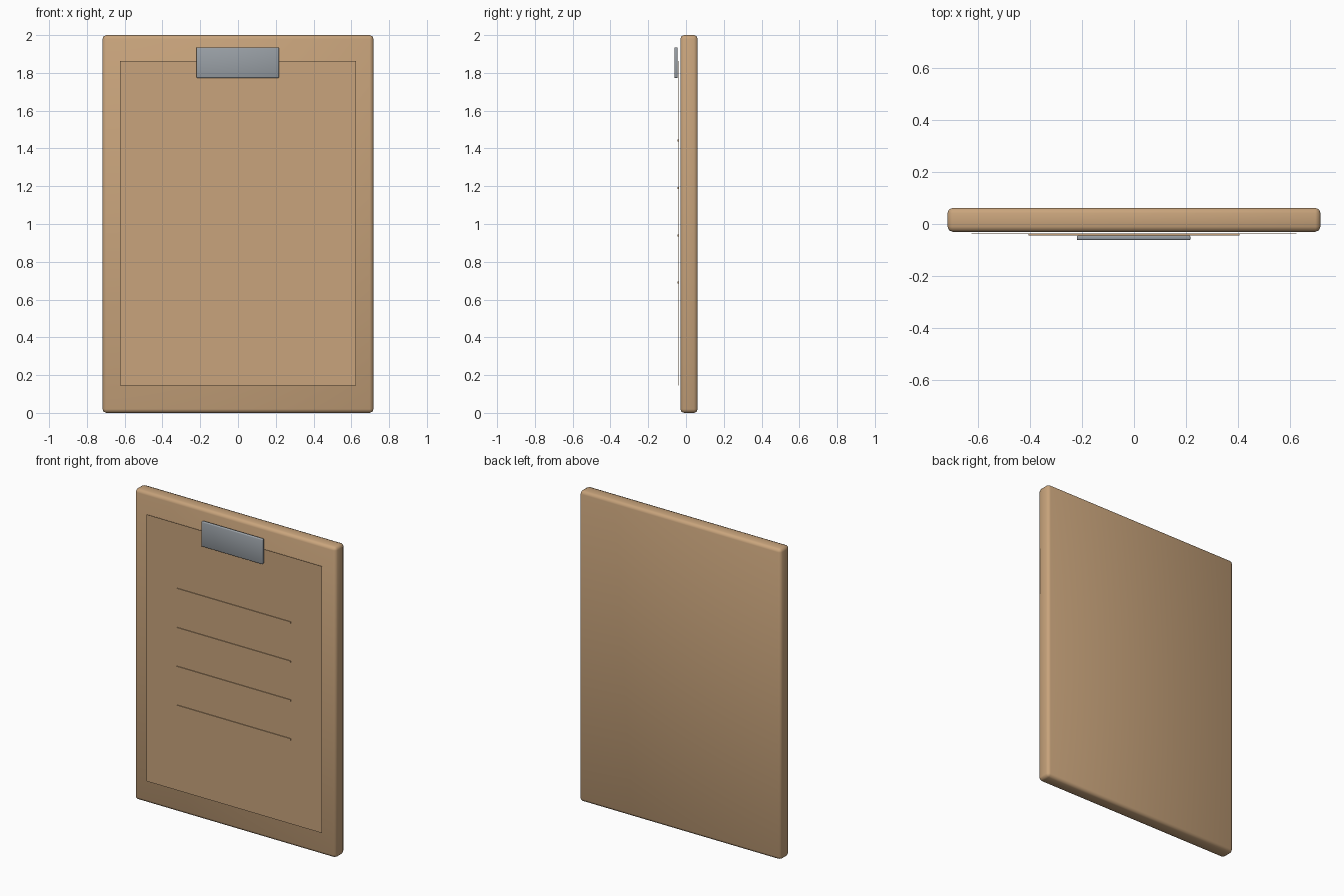
import bpy
from mathutils import Vector

cube = bpy.data.objects.get("Cube")
if cube:
    bpy.data.objects.remove(cube, do_unlink=True)


def make_material(name, colour):
    mat = bpy.data.materials.new(name)
    mat.use_nodes = True
    mat.diffuse_color = (*colour, 1)
    mat.node_tree.nodes["Principled BSDF"].inputs["Base Color"].default_value = (*colour, 1)
    return mat


tan = make_material("tan board", (0.58, 0.37, 0.20))
steel = make_material("steel grey", (0.32, 0.35, 0.38))


def box(name, low, high, mat, bevel=0.0, segments=2):
    """Box between two corners, with optional softly shaded rounded edges."""
    low, high = Vector(low), Vector(high)
    bpy.ops.mesh.primitive_cube_add(size=1, location=(low + high) / 2)
    obj = bpy.context.object
    obj.name = name
    obj.scale = high - low
    bpy.ops.object.transform_apply(location=False, rotation=False, scale=True)
    obj.data.materials.append(mat)
    if bevel:
        mod = obj.modifiers.new("rounded edges", "BEVEL")
        mod.width = bevel
        mod.segments = segments
        bpy.ops.object.shade_smooth()
    return obj


# Backing board
box("board", (-0.717, -0.03, 0), (0.717, 0.062, 2), tan, 0.02)

# Paper sheet, floating just in front of the board
box("paper", (-0.624, -0.039, 0.145), (0.624, -0.037, 1.862), tan)

# Ruled lines on the paper
for i, z in enumerate((1.442, 1.19, 0.94, 0.69)):
    box(f"ruled_line_{i + 1}", (-0.406, -0.044, z - 0.005), (0.406, -0.039, z + 0.005), tan)

# Metal clip
box("clip", (-0.22, -0.062, 1.773), (0.217, -0.044, 1.935), steel, 0.005)
